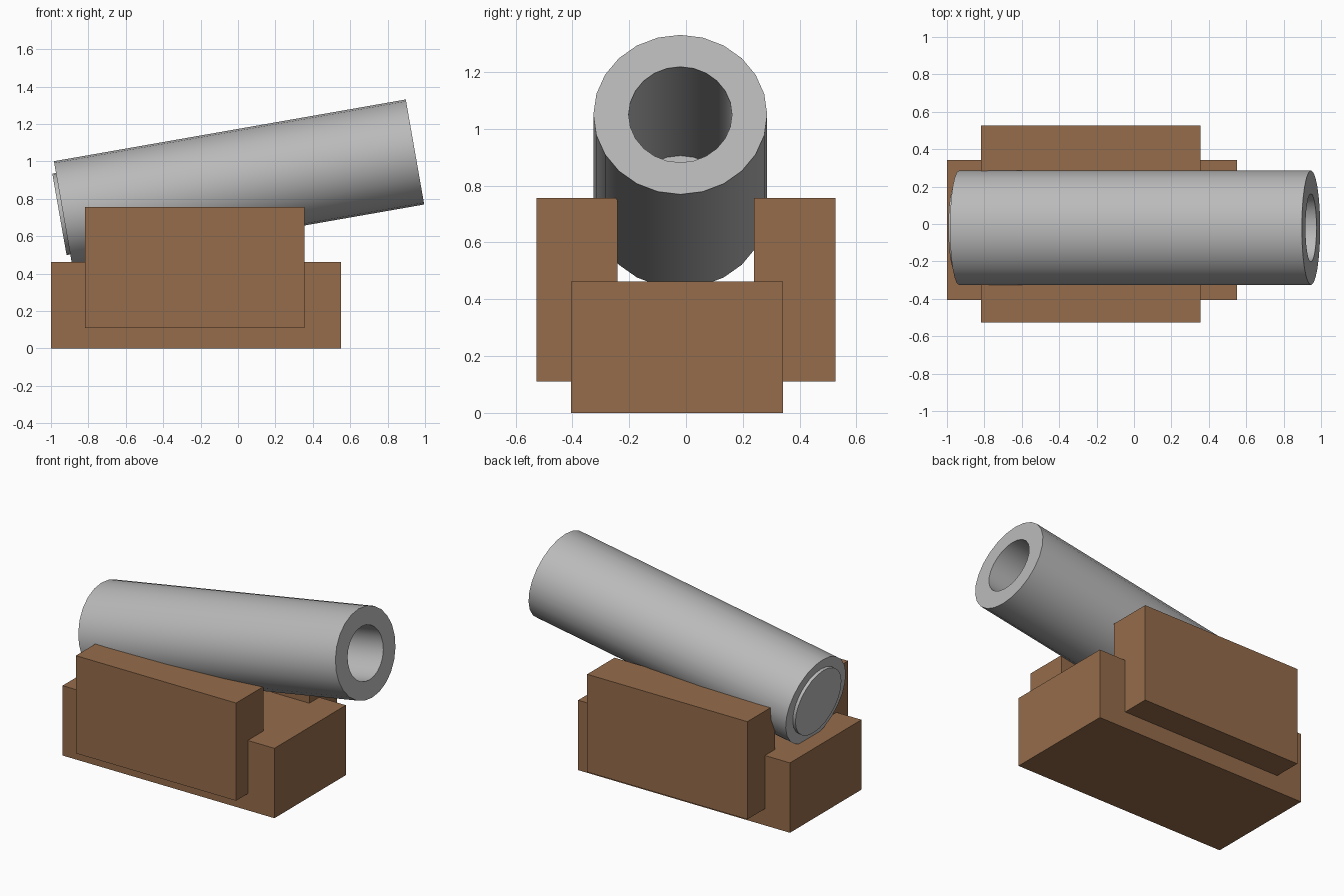
import bpy, bmesh, math
from mathutils import Matrix, Vector

if "Cube" in bpy.data.objects:
    bpy.data.objects.remove(bpy.data.objects["Cube"])


def material(name, rgb):
    m = bpy.data.materials.new(name)
    m.diffuse_color = (*rgb, 1)
    m.use_nodes = True
    m.node_tree.nodes["Principled BSDF"].inputs["Base Color"].default_value = m.diffuse_color
    return m


WOOD = material("brown wood", (0.30, 0.15, 0.07))
METAL = material("grey metal", (0.49, 0.49, 0.49))


def finish(name, bm, mat):
    bmesh.ops.recalc_face_normals(bm, faces=bm.faces)
    me = bpy.data.meshes.new(name)
    bm.to_mesh(me)
    bm.free()
    me.materials.append(mat)
    ob = bpy.data.objects.new(name, me)
    bpy.context.collection.objects.link(ob)
    return ob


def box(name, lo, hi, mat):
    lo, hi = Vector(lo), Vector(hi)
    bm = bmesh.new()
    bmesh.ops.create_cube(bm, size=1, matrix=Matrix.Translation((lo + hi) / 2)
                          @ Matrix.Diagonal((*(hi - lo), 1)))
    return finish(name, bm, mat)


# Wooden carriage: bed and two cheeks
box("carriage_bed", (-1, -0.405, 0), (0.55, 0.342, 0.462), WOOD)
for side, y0, y1 in (("front", -0.527, -0.242), ("back", 0.239, 0.526)):
    box(f"{side}_cheek", (-0.817, y0, 0.11), (0.355, y1, 0.756), WOOD)

# Barrel: closed oval profile (distance from rear face, half width, half height)
SIDES = 24
PROFILE = [(-0.02, 0.234, 0.221), (0, 0.234, 0.221), (0, 0.306, 0.285),
           (1.91, 0.306, 0.285), (1.91, 0.182, 0.171), (0.10, 0.182, 0.171)]
bm = bmesh.new()
rings = []
for t, ry, rz in PROFILE:
    rings.append([bm.verts.new((t, ry * math.cos(a), rz * math.sin(a)))
                  for a in (2 * math.pi * i / SIDES for i in range(SIDES))])
for a, b in zip(rings, rings[1:]):
    for i in range(SIDES):
        j = (i + 1) % SIDES
        bm.faces.new((a[i], a[j], b[j], b[i]))
bm.faces.new(rings[0])     # rear disc
bm.faces.new(rings[-1])    # bottom of the bore
rear = Matrix.Translation((-0.935, -0.02, 0.72))
bm.transform(rear @ Matrix.Rotation(math.radians(-9.95), 4, 'Y'))
barrel = finish("barrel", bm, METAL)

bpy.context.view_layer.objects.active = barrel
barrel.select_set(True)
bpy.ops.object.shade_smooth_by_angle(angle=math.radians(35))
